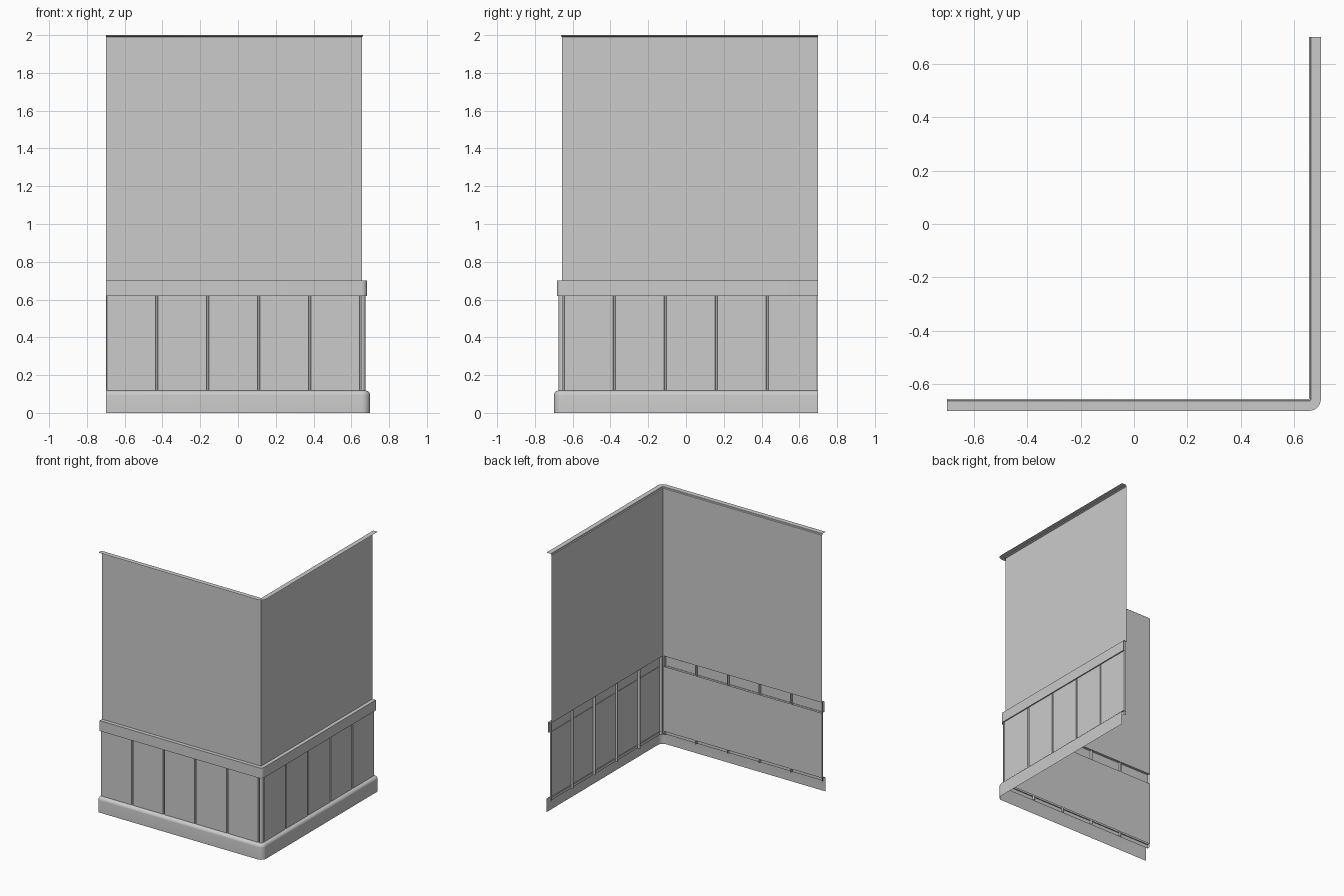
import bpy, bmesh, math

if "Cube" in bpy.data.objects:
    bpy.data.objects.remove(bpy.data.objects["Cube"])

C = 0.655    # wall plane distance from centre
E = 0.70     # open ends of the two wings


def finish(name, bm):
    bmesh.ops.remove_doubles(bm, verts=bm.verts, dist=0.0004)
    me = bpy.data.meshes.new(name)
    bm.to_mesh(me)
    bm.free()
    ob = bpy.data.objects.new(name, me)
    bpy.context.collection.objects.link(ob)
    bpy.context.view_layer.objects.active = ob
    ob.select_set(True)
    bpy.ops.object.shade_smooth_by_angle(angle=math.radians(32))
    ob.select_set(False)
    return ob


def corner(d, steps=8):
    """Rounded outer corner at offset d from the wall plane."""
    return [(C + d * math.cos(a), -C + d * math.sin(a))
            for a in (-math.pi / 2 + math.pi / 2 * i / steps for i in range(steps + 1))]


def lattice(name, rows):
    """Skin sheet through equal-length rows of points."""
    bm = bmesh.new()
    vs = [[bm.verts.new(p) for p in row] for row in rows]
    for a, b in zip(vs, vs[1:]):
        for i in range(len(a) - 1):
            bm.faces.new((a[i], a[i + 1], b[i + 1], b[i]))
    return finish(name, bm)


def sweep(name, profile):
    """Sweep an (offset, z) profile, listed bottom to top, around the L."""
    rows = []
    for d, z in profile:
        d = max(d, 0.0005)
        path = [(-E, -C - d)] + corner(d) + [(C + d, E)]
        rows.append([(x, y, z) for x, y in path])
    return lattice(name, rows)


# Upper wall
sweep("upper_wall", [(0, 0.70), (0, 1.99)])

# Thin ledge around the top
sweep("top_ledge", [(0, 1.99), (0.006, 1.994), (0.008, 2.0), (0.045, 2.0)])

# Chair rail, open at the back
sweep("chair_rail", [(0.016, 0.62), (0.029, 0.62), (0.029, 0.70), (0, 0.70)])

# Baseboard with rounded top edge, open below
r = 0.025
base = [(0.045, 0)] + [(0.045 - r + r * math.cos(a), 0.118 - r + r * math.sin(a))
                       for a in (math.pi / 2 * i / 6 for i in range(7))] + [(0.012, 0.118)]
sweep("baseboard", base)

# Grooved panelling: five boards per wing and a corner bead
D, G, W = 0.02, 0.003, 0.006
front = []
for k in range(6):
    x = -E + 0.27 * k
    for dx, d in ((-W, D), (-W * 0.5, G), (W * 0.5, G), (W, D)):
        if x + dx >= -E:
            front.append((min(x + dx, C), -C - d))
side = [(-y, -x) for x, y in reversed(front)]
outline = front + corner(D) + side
lattice("panelling", [[(x, y, z) for x, y in outline] for z in (0.09, 0.70)])

# Flat backing sheet behind the front panelling
lattice("panel_backing", [[(-E, -C, z), (C, -C, z)] for z in (0.12, 0.62)])
